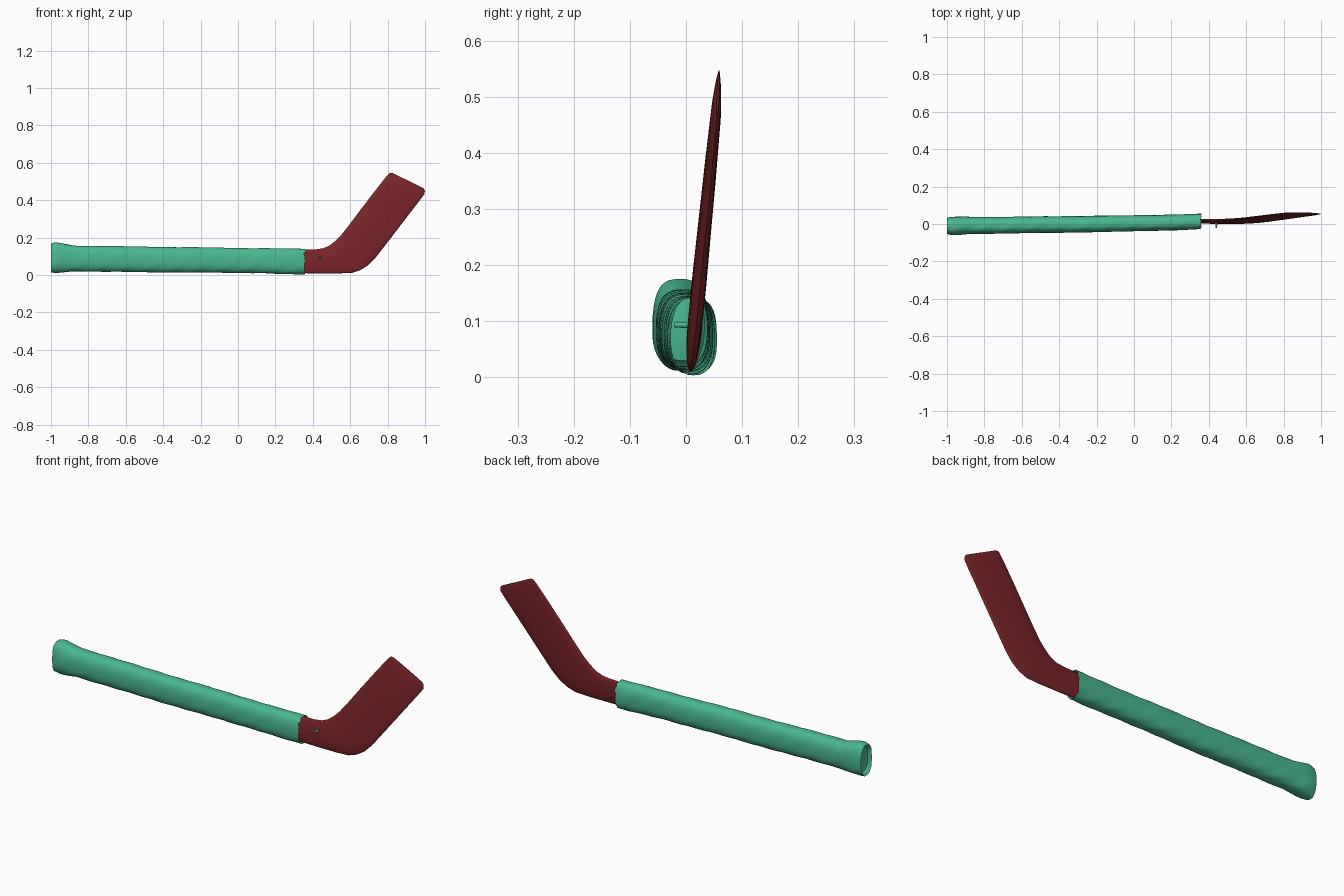
import bpy, bmesh, math, random

if "Cube" in bpy.data.objects:
    bpy.data.objects.remove(bpy.data.objects["Cube"])

random.seed(4)


def material(name, rgb):
    m = bpy.data.materials.new(name)
    m.diffuse_color = (*rgb, 1)
    m.use_nodes = True
    m.node_tree.nodes["Principled BSDF"].inputs["Base Color"].default_value = m.diffuse_color
    return m


def make_object(name, bm, mat):
    bmesh.ops.recalc_face_normals(bm, faces=bm.faces)
    mesh = bpy.data.meshes.new(name)
    bm.to_mesh(mesh)
    bm.free()
    mesh.materials.append(mat)
    ob = bpy.data.objects.new(name, mesh)
    bpy.context.collection.objects.link(ob)
    bpy.ops.object.select_all(action='DESELECT')
    ob.select_set(True)
    bpy.context.view_layer.objects.active = ob
    bpy.ops.object.shade_smooth_by_angle(angle=math.radians(40))
    return ob


def loft(rings, cap_start=False, cap_end=False):
    bm = bmesh.new()
    rows = [[bm.verts.new(p) for p in ring] for ring in rings]
    n = len(rows[0])
    for a, b in zip(rows, rows[1:]):
        for i in range(n):
            j = (i + 1) % n
            bm.faces.new((a[i], a[j], b[j], b[i]))
    if cap_start:
        bm.faces.new(rows[0])
    if cap_end:
        bm.faces.new(rows[-1])
    return bm


def sample(stations, x):
    for a, b in zip(stations, stations[1:]):
        if x <= b[0]:
            t = (x - a[0]) / (b[0] - a[0])
            return [p + (q - p) * t for p, q in zip(a, b)]
    return stations[-1]


teal = material("teal_wrap", (0.07, 0.48, 0.28))
red = material("dark_red", (0.19, 0.018, 0.021))

# Wrapped handle: x, y min, y max, z min, z max
handle_path = [
    (-1.0, -0.054, 0.032, 0.014, 0.168),
    (-0.975, -0.061, 0.037, 0.012, 0.177),
    (-0.94, -0.059, 0.040, 0.014, 0.170),
    (-0.88, -0.054, 0.038, 0.020, 0.158),
    (-0.6, -0.050, 0.039, 0.016, 0.153),
    (-0.2, -0.044, 0.044, 0.013, 0.148),
    (0.1, -0.036, 0.048, 0.011, 0.144),
    (0.3, -0.031, 0.053, 0.003, 0.141),
    (0.357, -0.027, 0.055, 0.004, 0.141),
]
SIDES = 40


def handle_ring(x, scale=1.0, shift=0.0, jag=0.0):
    _, y0, y1, z0, z1 = sample(handle_path, x)
    ring = []
    for i in range(SIDES):
        a = math.tau * i / SIDES
        c, s = math.cos(a), math.sin(a)
        bump = 1 + 0.025 * math.sin(17 * x + 2 * a) * math.sin(31 * x + 3 * a + 1)
        r = scale * bump
        ring.append((
            x + shift + random.uniform(-jag, jag),
            (y0 + y1) / 2 + r * (y1 - y0) / 2 * math.copysign(abs(c) ** 0.8, c),
            max(0.0, (z0 + z1) / 2 + r * (z1 - z0) / 2 * math.copysign(abs(s) ** 0.8, s)),
        ))
    return ring


# Dished butt end, then the long tube to its ragged open mouth
rings = [handle_ring(-1.0, 0.35, 0.025), handle_ring(-1.0, 0.8, 0.018), handle_ring(-1.0, 0.93, 0.003)]
rings += [handle_ring(-1.0 + 1.35 * i / 90) for i in range(91)]
rings.append(handle_ring(0.357, 1.0, 0, 0.005))
make_object("handle_wrap", loft(rings, cap_start=True), teal)

# Blade: paired points on the upper and lower edge, and half thickness
blade_path = [
    ((0.33, 0.135), (0.33, 0.010), 0.011),
    ((0.42, 0.138), (0.45, 0.009), 0.012),
    ((0.455, 0.143), (0.54, 0.009), 0.012),
    ((0.49, 0.158), (0.61, 0.012), 0.013),
    ((0.52, 0.182), (0.655, 0.027), 0.013),
    ((0.55, 0.212), (0.695, 0.052), 0.013),
    ((0.59, 0.262), (0.735, 0.092), 0.013),
    ((0.65, 0.342), (0.80, 0.176), 0.012),
    ((0.72, 0.434), (0.88, 0.280), 0.011),
    ((0.785, 0.517), (0.98, 0.410), 0.009),
    ((0.803, 0.538), (0.998, 0.435), 0.007),
    ((0.814, 0.547), (0.999, 0.452), 0.004),
    ((0.826, 0.546), (0.992, 0.464), 0.002),
]
rings = []
for (ux, uz), (lx, lz), thick in blade_path:
    ring = []
    for i in range(28):
        a = math.tau * i / 28
        t = (1 - math.cos(a)) / 2
        x, z = ux + (lx - ux) * t, uz + (lz - uz) * t
        y = 0.008 + 0.085 * z + 0.02 * max(0, x - 0.6)
        ring.append((x, y + thick * math.sin(a), z))
    rings.append(ring)
make_object("blade", loft(rings, True, True), red)

# Small stud on the front of the blade neck
bm = bmesh.new()
bmesh.ops.create_cone(bm, cap_ends=True, segments=12, radius1=0.006, radius2=0.004, depth=0.026)
for v in bm.verts:
    x, y, z = v.co
    v.co = (0.44 + x, -0.008 - z, 0.093 + y)
make_object("neck_stud", bm, teal)
